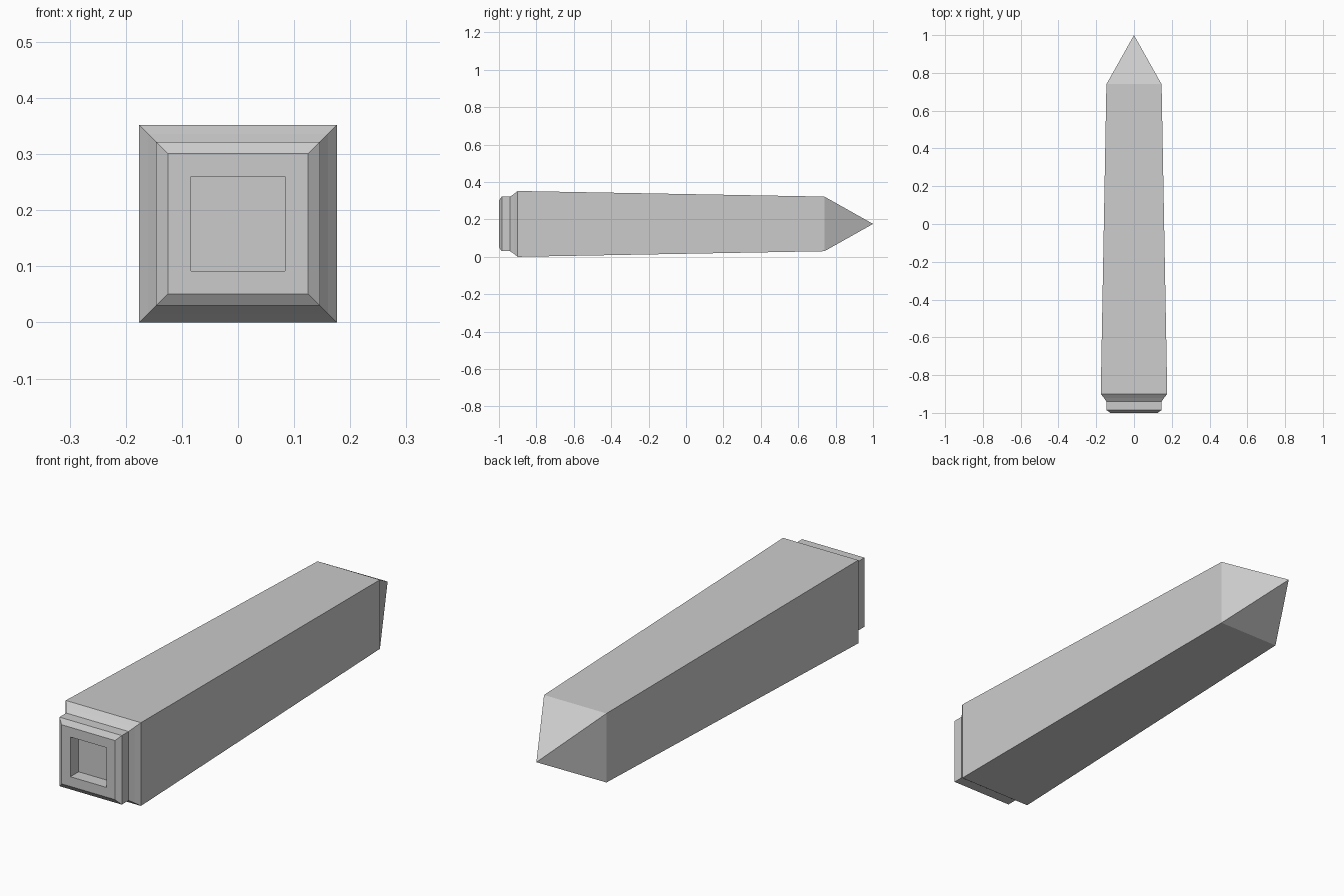
import bpy, bmesh
from mathutils import Vector

if "Cube" in bpy.data.objects:
    bpy.data.objects.remove(bpy.data.objects["Cube"], do_unlink=True)

stone = bpy.data.materials.new("pale grey stone")
stone.use_nodes = True
stone.diffuse_color = (0.6, 0.6, 0.6, 1)
stone.node_tree.nodes["Principled BSDF"].inputs["Base Color"].default_value = (0.6, 0.6, 0.6, 1)

CENTRE_Z = 0.176


def square_ring(bm, y, half):
    corners = ((-1, -1), (1, -1), (1, 1), (-1, 1))
    return [bm.verts.new(Vector((a * half, y, CENTRE_Z + b * half))) for a, b in corners]


# Square sections from the recess floor, out over the foot and along the shaft
sections = [
    (-0.945, 0.084), (-1.0, 0.084),                  # recess
    (-1.0, 0.125), (-0.985, 0.146), (-0.94, 0.146),  # bevelled foot
    (-0.92, 0.16), (-0.9, 0.176),                    # flare
    (0.74, 0.146),                                   # tapered shaft
]
bm = bmesh.new()
rings = [square_ring(bm, y, half) for y, half in sections]
bm.faces.new(rings[0])
for a, b in zip(rings, rings[1:]):
    for i in range(4):
        j = (i + 1) % 4
        bm.faces.new((a[i], a[j], b[j], b[i]))

# Pyramid tip
apex = bm.verts.new((0, 1, CENTRE_Z))
for i in range(4):
    bm.faces.new((rings[-1][i], rings[-1][(i + 1) % 4], apex))
bmesh.ops.recalc_face_normals(bm, faces=bm.faces[:])

mesh = bpy.data.meshes.new("obelisk")
bm.to_mesh(mesh)
bm.free()
mesh.materials.append(stone)
obelisk = bpy.data.objects.new("obelisk", mesh)
bpy.context.collection.objects.link(obelisk)
